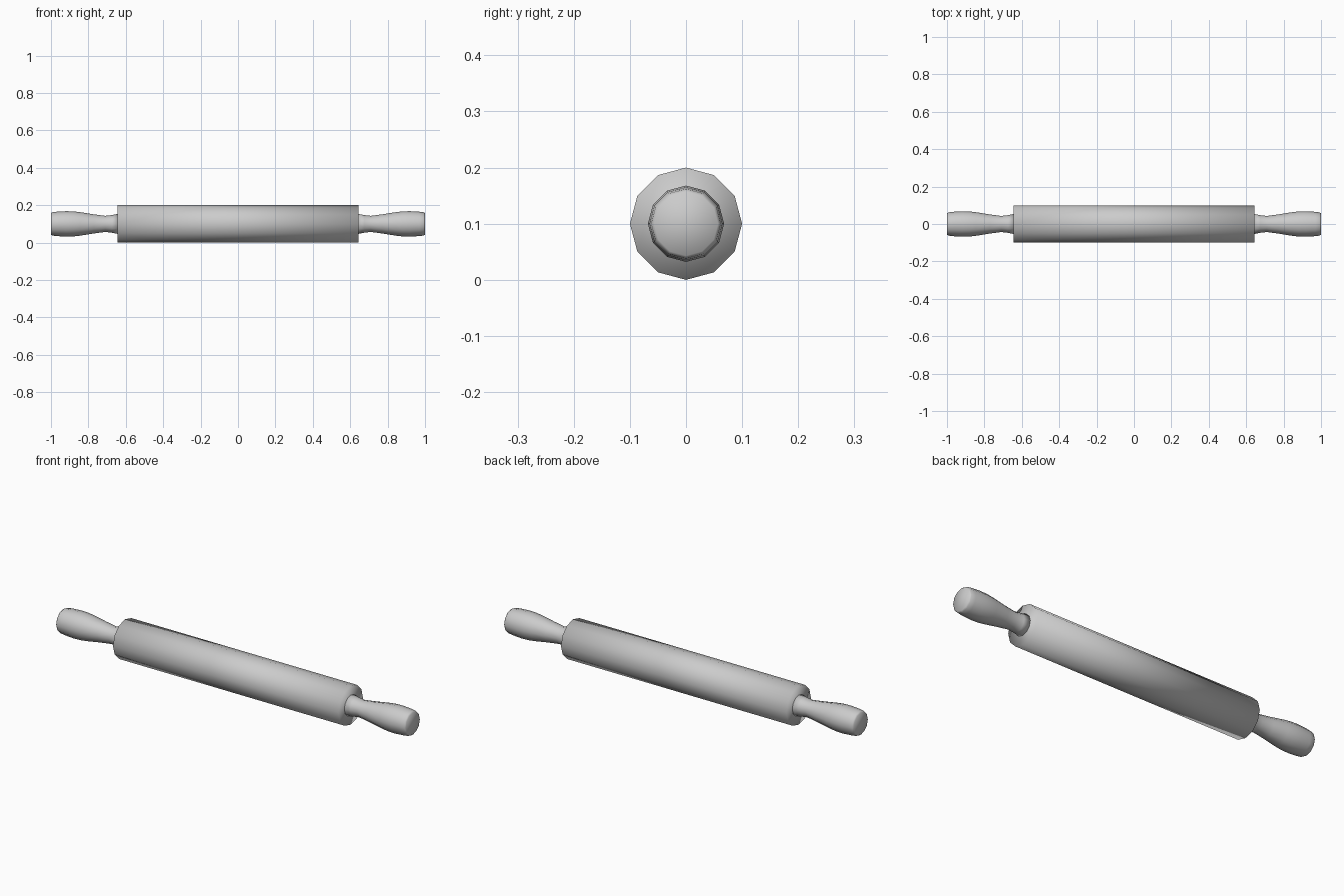
import bpy, bmesh
from math import cos, sin, pi

if "Cube" in bpy.data.objects:
    bpy.data.objects.remove(bpy.data.objects["Cube"])

SIDES = 12
AXIS_Z = 0.1


def lathe(name, profile):
    """Turn an (x, radius) profile around the long axis and cap both ends."""
    bm = bmesh.new()
    rings = []
    for x, r in profile:
        rings.append([bm.verts.new((x, r * cos(2 * pi * i / SIDES),
                                    AXIS_Z + r * sin(2 * pi * i / SIDES)))
                      for i in range(SIDES)])
    for a, b in zip(rings, rings[1:]):
        for i in range(SIDES):
            j = (i + 1) % SIDES
            bm.faces.new((a[i], a[j], b[j], b[i]))
    bm.faces.new(rings[0])
    bm.faces.new(rings[-1])
    bmesh.ops.recalc_face_normals(bm, faces=bm.faces)
    for f in bm.faces:
        f.smooth = True
    mesh = bpy.data.meshes.new(name)
    bm.to_mesh(mesh)
    bm.free()
    obj = bpy.data.objects.new(name, mesh)
    bpy.context.collection.objects.link(obj)
    return obj


# Roller barrel
lathe("roller", [(-0.645, 0.1), (0.645, 0.1)])

# Turned handles: flared collar, narrow neck, swelling grip, rounded end
grip = [(0.645, 0.053), (0.675, 0.047), (0.71, 0.043), (0.77, 0.051),
        (0.845, 0.063), (0.88, 0.067), (0.92, 0.068), (0.97, 0.065),
        (0.993, 0.062), (1.0, 0.057)]
for side, label in ((1, "right"), (-1, "left")):
    lathe("handle_" + label, [(side * x, r) for x, r in grip])
